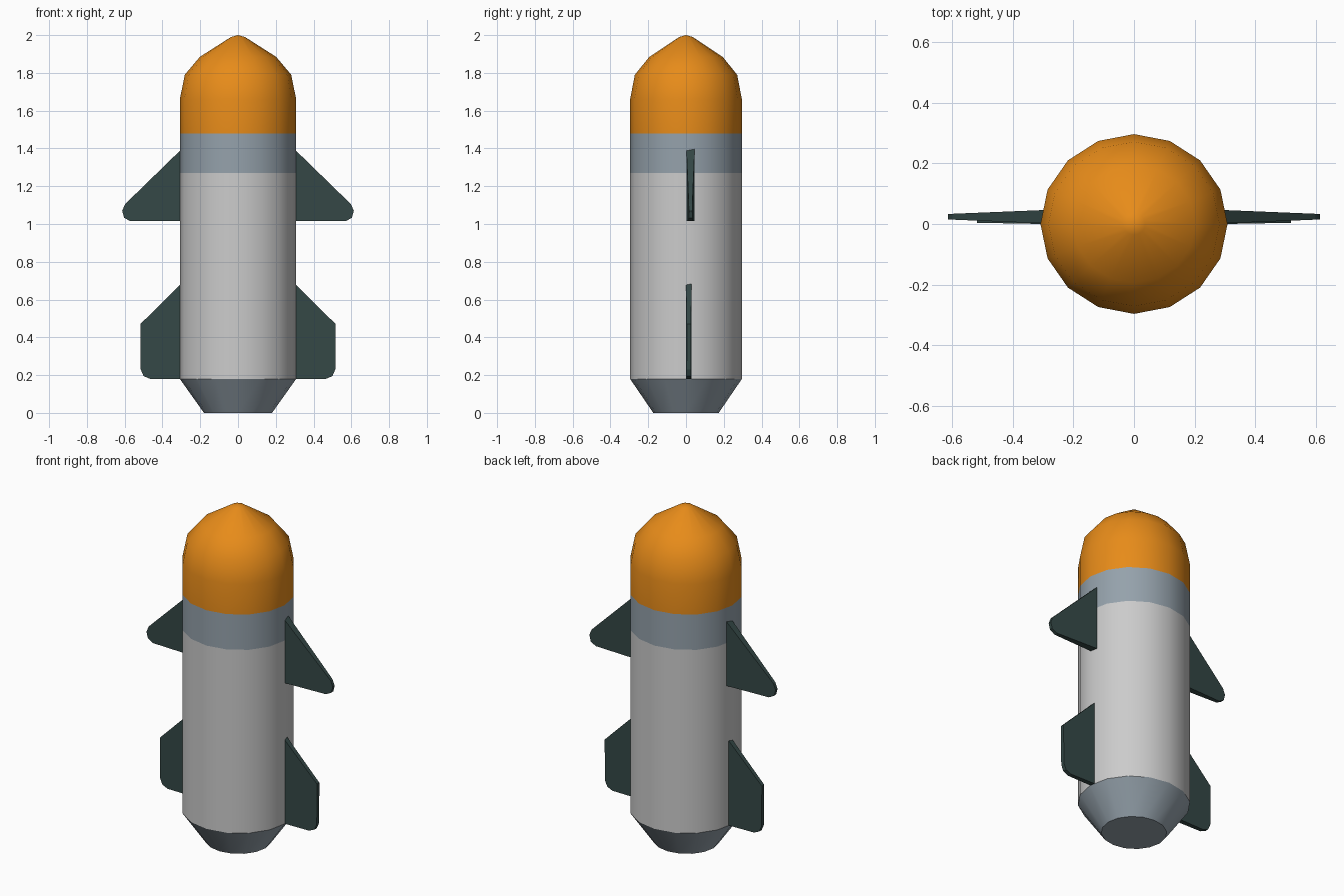
import bpy, bmesh, math

if "Cube" in bpy.data.objects:
    bpy.data.objects.remove(bpy.data.objects["Cube"])

SIDES = 16
RX, RY = 0.308, 0.296          # slightly oval hull


def material(name, rgb):
    m = bpy.data.materials.new(name)
    m.diffuse_color = (*rgb, 1)
    m.use_nodes = True
    m.node_tree.nodes["Principled BSDF"].inputs["Base Color"].default_value = m.diffuse_color
    return m


def finish(name, bm, mat, smooth=None):
    bmesh.ops.recalc_face_normals(bm, faces=bm.faces)
    me = bpy.data.meshes.new(name)
    bm.to_mesh(me)
    bm.free()
    ob = bpy.data.objects.new(name, me)
    bpy.context.collection.objects.link(ob)
    if mat:
        me.materials.append(mat)
    if smooth:
        bpy.ops.object.select_all(action='DESELECT')
        ob.select_set(True)
        bpy.context.view_layer.objects.active = ob
        bpy.ops.object.shade_smooth_by_angle(angle=math.radians(smooth))
    return ob


def lathe(name, profile, mat=None, cap_bottom=False, tip=None):
    """Stack of oval rings; profile holds (radius factor, z)."""
    bm = bmesh.new()
    rings = []
    for f, z in profile:
        rings.append([bm.verts.new((RX * f * math.cos(a), RY * f * math.sin(a), z))
                      for a in (math.tau * i / SIDES for i in range(SIDES))])
    for lo, hi in zip(rings, rings[1:]):
        for i in range(SIDES):
            j = (i + 1) % SIDES
            bm.faces.new((lo[i], lo[j], hi[j], hi[i]))
    if cap_bottom:
        bm.faces.new(rings[0][::-1])
    if tip:
        apex = bm.verts.new((0, 0, tip))
        top = rings[-1]
        for i in range(SIDES):
            bm.faces.new((top[i], top[(i + 1) % SIDES], apex))
    return finish(name, bm, mat, 40)


def fin(name, outline, side, mat, y_mid, root_half, tip_half):
    """Flat plate with an (x, z) outline, thinning from root to tip."""
    bm = bmesh.new()
    x0, x1 = min(p[0] for p in outline), max(p[0] for p in outline)

    def half(x):
        t = (x - x0) / (x1 - x0)
        return root_half + (tip_half - root_half) * t
    front = [bm.verts.new((side * x, y_mid - half(x), z)) for x, z in outline]
    back = [bm.verts.new((side * x, y_mid + half(x), z)) for x, z in outline]
    bm.faces.new(front)
    bm.faces.new(back[::-1])
    n = len(outline)
    for i in range(n):
        j = (i + 1) % n
        bm.faces.new((front[i], back[i], back[j], front[j]))
    return finish(name, bm, mat)


orange = material("orange", (0.8, 0.26, 0.01))
steel = material("steel", (0.30, 0.36, 0.41))
dark_green = material("dark_green", (0.035, 0.065, 0.062))

# Hull sections from tail to nose
lathe("tail_cone", [(0.585, 0.005), (0.585, 0), (1, 0.18)][1:], steel, cap_bottom=True)
lathe("main_body", [(1, 0.18), (1, 1.27)])
lathe("collar_band", [(1, 1.27), (1, 1.48)], steel)
lathe("nose", [(1, 1.48), (1, 1.66), (0.915, 1.79), (0.655, 1.885), (0.12, 1.99)],
      orange, tip=2.0)

# Fin outlines, mirrored left and right
upper = [(0.295, 1.40), (0.598, 1.105), (0.613, 1.07), (0.603, 1.033),
         (0.57, 1.015), (0.295, 1.015)]
lower = [(0.295, 0.69), (0.517, 0.47), (0.515, 0.23), (0.50, 0.195),
         (0.465, 0.18), (0.295, 0.18)]
for side, label in ((1, "right"), (-1, "left")):
    fin(f"upper_fin_{label}", upper, side, dark_green, 0.024, 0.022, 0.009)
    fin(f"lower_fin_{label}", lower, side, dark_green, 0.015, 0.015, 0.011)
